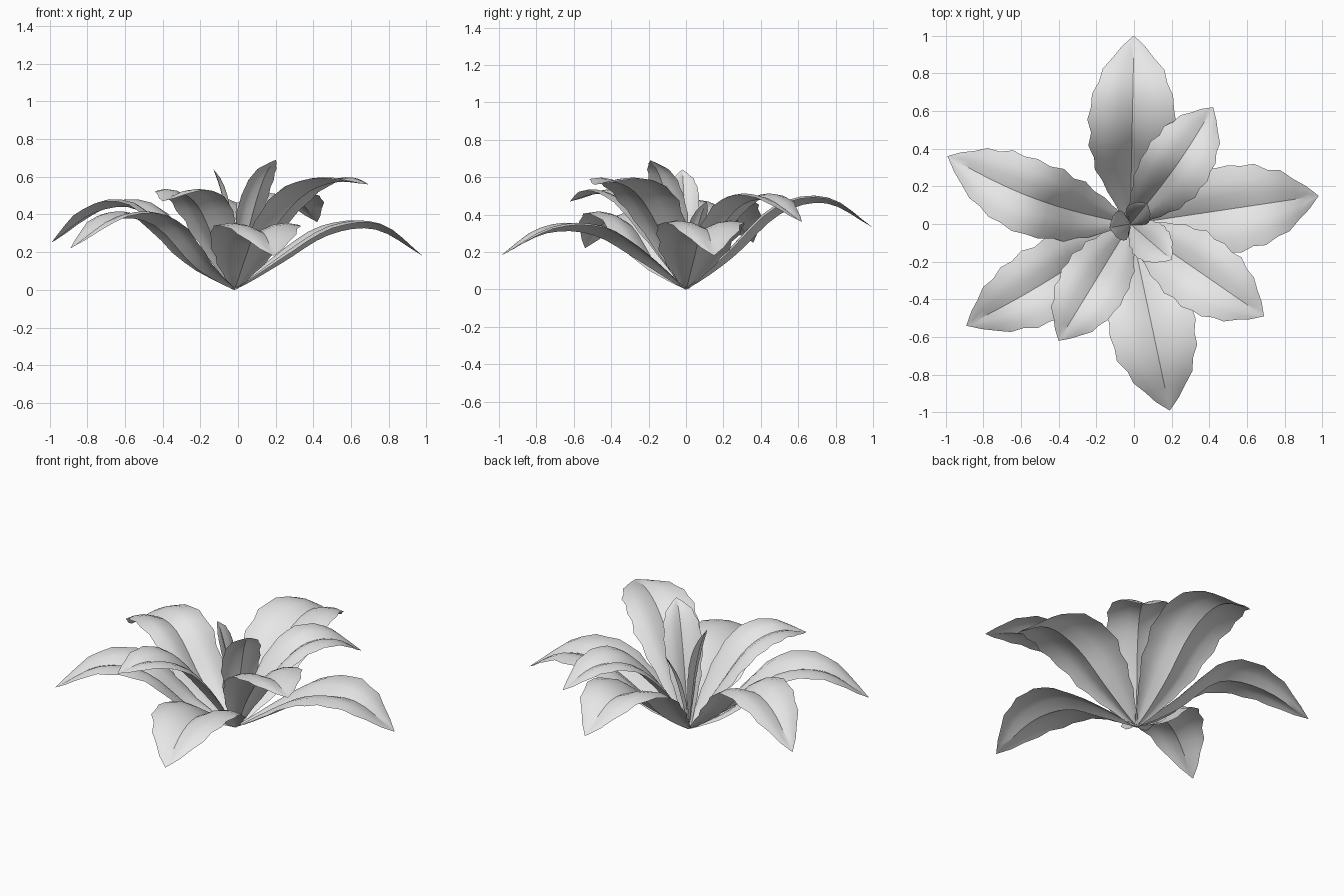
import bpy
import math
import random
from mathutils import Vector

cube = bpy.data.objects.get("Cube")
if cube:
    bpy.data.objects.remove(cube, do_unlink=True)

random.seed(4)
ROWS, HALF = 16, 3
BASE = Vector((-0.02, 0, 0))

# Single flat leaf colour
grey = bpy.data.materials.new("pale_grey")
grey.use_nodes = True
grey.diffuse_color = (0.8, 0.8, 0.8, 1)
grey.node_tree.nodes["Principled BSDF"].inputs["Base Color"].default_value = (0.8, 0.8, 0.8, 1)

# Leaf outline: (distance along leaf, share of full half width)
OUTLINE = [(0, 0.07), (0.15, 0.45), (0.3, 0.8), (0.48, 1), (0.65, 0.96),
           (0.8, 0.72), (0.91, 0.38), (1, 0)]


def outline(t):
    for (t0, w0), (t1, w1) in zip(OUTLINE, OUTLINE[1:]):
        if t <= t1:
            return w0 + (w1 - w0) * (t - t0) / (t1 - t0)
    return 0


def height(t, quarters):
    """Smooth arch from the ground through the heights at each quarter."""
    z = [0, *quarters]
    z = [-z[1] / 2, *z, 2 * z[-1] - z[-2]]
    i = min(int(4 * t), 3)
    u = 4 * t - i
    a, b, c, d = z[i:i + 4]
    return b + u * (c - a + u * (2 * a - 5 * b + 4 * c - d + u * (3 * (b - c) + d - a))) / 2


def make_leaf(name, tip, quarters, half_width, bow=0):
    """Arched blade with a creased channel, drooping sides and a wavy margin."""
    run = Vector((*tip, 0)) - BASE
    side = Vector((-run.y, run.x, 0)).normalized()

    def rib(t):
        rise = Vector((0, 0, height(t, quarters)))
        return BASE + run * t + side * bow * math.sin(math.pi * t) + rise

    verts, faces = [], []
    across = 2 * HALF + 1
    for i in range(ROWS):
        t = i / ROWS
        tangent = (rib(t + 0.01) - rib(t)).normalized()
        normal = tangent.cross(side).normalized()
        width = half_width * outline(t)
        fold = 1.7 - 1.1 * t
        for j in range(-HALF, HALF + 1):
            v = j / HALF
            tooth = 1
            if abs(j) == HALF:
                tooth += (0.04 if i % 2 else -0.03) + random.uniform(-0.025, 0.025)
            lift = fold * (0.6 * abs(v) - 0.45 * v * v)
            verts.append(rib(t) + side * width * v * tooth + normal * width * lift)
    verts.append(rib(1))
    for i in range(ROWS - 1):
        for j in range(across - 1):
            a = i * across + j
            faces.append((a, a + across, a + across + 1, a + 1))
    last = (ROWS - 1) * across
    faces += [(last + j, len(verts) - 1, last + j + 1) for j in range(across - 1)]

    mesh = bpy.data.meshes.new(name)
    mesh.from_pydata(verts, [], faces)
    mesh.flip_normals()
    mesh.materials.append(grey)
    leaf = bpy.data.objects.new(name, mesh)
    bpy.context.collection.objects.link(leaf)
    bpy.ops.object.select_all(action='DESELECT')
    leaf.select_set(True)
    bpy.context.view_layer.objects.active = leaf
    bpy.ops.object.shade_smooth_by_angle(angle=math.radians(35))


# Outer ring of long drooping leaves
make_leaf("outer_leaf_left", (0.98, 0.15), (0.14, 0.29, 0.32, 0.18), 0.23)
make_leaf("outer_leaf_right", (-0.99, 0.36), (0.18, 0.42, 0.41, 0.25), 0.2, 0.05)
make_leaf("outer_leaf_front_right", (-0.89, -0.54), (0.12, 0.34, 0.37, 0.22), 0.2, 0.025)
make_leaf("outer_leaf_front", (0.19, -0.99), (0.15, 0.29, 0.3, 0.18), 0.23)
make_leaf("outer_leaf_back", (0, 1), (0.17, 0.4, 0.46, 0.33), 0.23)

# Middle ring of raised leaves
make_leaf("middle_leaf_front_left", (0.69, -0.49), (0.28, 0.49, 0.57, 0.56), 0.2)
make_leaf("middle_leaf_front_right", (-0.4, -0.62), (0.23, 0.44, 0.51, 0.47), 0.18)
make_leaf("middle_leaf_back_left", (0.42, 0.62), (0.27, 0.45, 0.47, 0.36), 0.18, -0.02)

# Young upright leaves in the heart
make_leaf("inner_leaf_front", (0.2, -0.19), (0.23, 0.45, 0.61, 0.69), 0.11)
make_leaf("inner_leaf_right", (-0.13, -0.02), (0.28, 0.46, 0.57, 0.64), 0.08)
make_leaf("inner_leaf_back", (0.07, 0.11), (0.16, 0.3, 0.4, 0.47), 0.07)
